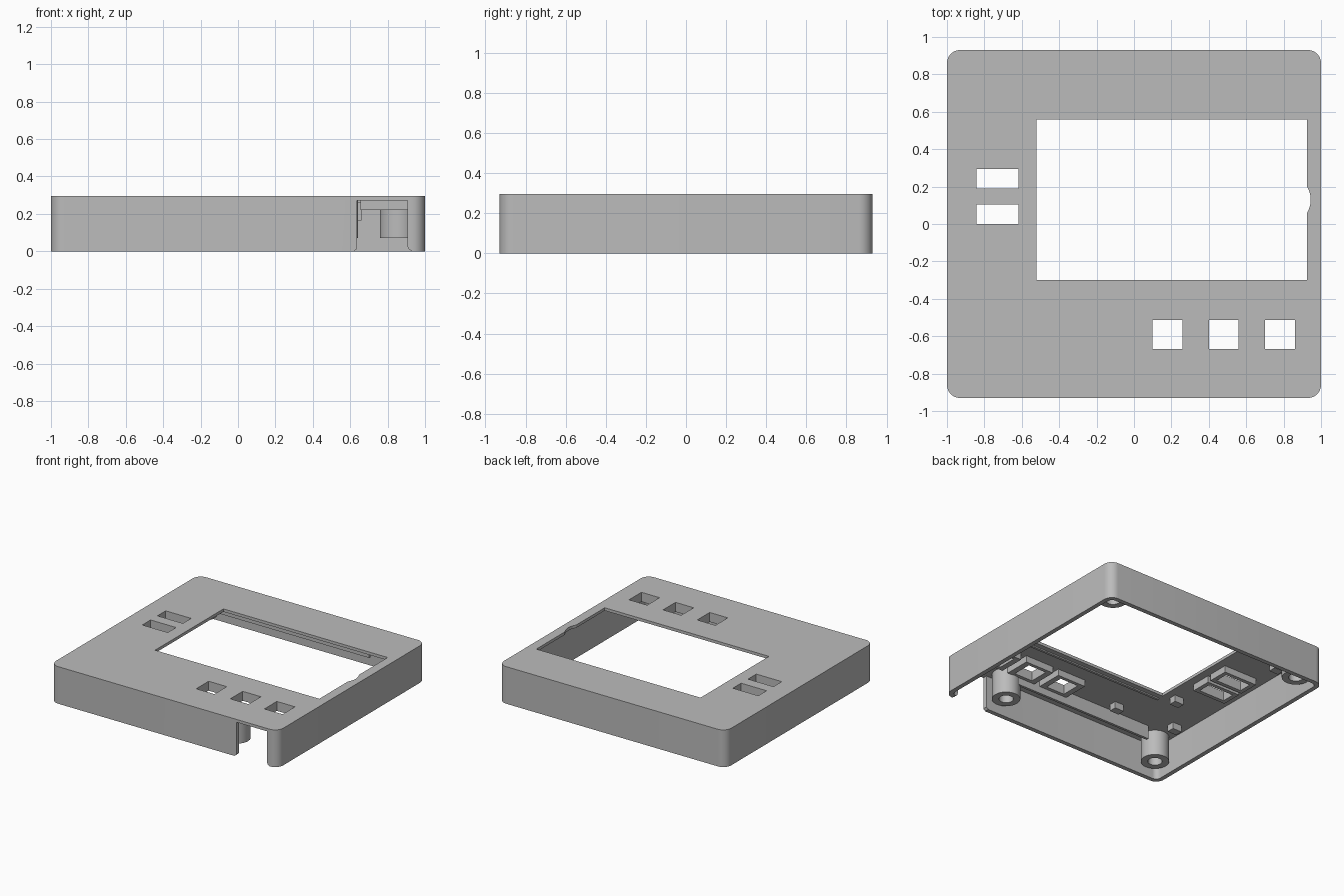
import bpy, bmesh, math
from mathutils import Vector

if "Cube" in bpy.data.objects:
    bpy.data.objects.remove(bpy.data.objects["Cube"])

grey = bpy.data.materials.new("plain grey")
grey.use_nodes = True
colour = (0.5, 0.5, 0.5, 1)
grey.diffuse_color = colour
grey.node_tree.nodes["Principled BSDF"].inputs["Base Color"].default_value = colour

TOP, UNDER = 0.295, 0.272
HX, HY, WALL = 1.0, 0.93, 0.035


def finish(name, bm):
    bmesh.ops.recalc_face_normals(bm, faces=bm.faces)
    mesh = bpy.data.meshes.new(name)
    bm.to_mesh(mesh)
    bm.free()
    mesh.materials.append(grey)
    obj = bpy.data.objects.new(name, mesh)
    bpy.context.collection.objects.link(obj)
    return obj


def prism(name, points, push):
    """Extrude a closed outline along a vector."""
    bm = bmesh.new()
    face = bm.faces.new([bm.verts.new(p) for p in points])
    ext = bmesh.ops.extrude_face_region(bm, geom=[face])
    moved = [g for g in ext["geom"] if isinstance(g, bmesh.types.BMVert)]
    bmesh.ops.translate(bm, verts=moved, vec=Vector(push))
    return finish(name, bm)


def box(name, x0, x1, y0, y1, z0, z1):
    corners = [(x0, y0, z0), (x1, y0, z0), (x1, y1, z0), (x0, y1, z0)]
    return prism(name, corners, (0, 0, z1 - z0))


def rounded_box(name, hx, hy, r, z0, z1):
    points = []
    for i, (sx, sy) in enumerate([(1, 1), (-1, 1), (-1, -1), (1, -1)]):
        for k in range(9):
            a = math.pi / 2 * (i + k / 8)
            points.append((sx * (hx - r) + r * math.cos(a),
                           sy * (hy - r) + r * math.sin(a), z0))
    return prism(name, points, (0, 0, z1 - z0))


def disc(name, x, y, r, z0, z1):
    points = [(x + r * math.cos(math.tau * k / 48),
               y + r * math.sin(math.tau * k / 48), z0) for k in range(48)]
    return prism(name, points, (0, 0, z1 - z0))


def cut(target, cutter):
    mod = target.modifiers.new("cut", "BOOLEAN")
    mod.operation, mod.solver, mod.object = "DIFFERENCE", "EXACT", cutter
    bpy.context.view_layer.objects.active = target
    bpy.ops.object.modifier_apply(modifier=mod.name)
    bpy.data.objects.remove(cutter)


def smooth(obj):
    bpy.ops.object.select_all(action="DESELECT")
    obj.select_set(True)
    bpy.context.view_layer.objects.active = obj
    bpy.ops.object.shade_smooth_by_angle(angle=math.radians(30))


# Hollow lid, open at the bottom
lid = rounded_box("lid_shell", HX, HY, 0.07, 0, TOP)
cut(lid, rounded_box("cavity", HX - WALL, HY - WALL, 0.04, -0.1, UNDER))

# Screen window with a shallow curved relief on one side
cut(lid, box("window", -0.52, 0.925, -0.30, 0.56, 0.2, 0.4))
cut(lid, disc("relief", 0.8125, 0.13, 0.1325, 0.2, 0.4))

# Cable notch in the front wall, flared at the bottom
notch = [(0.62, -0.1), (0.62, 0.0), (0.637, 0.015), (0.637, UNDER),
         (0.905, UNDER), (0.905, 0.03), (0.912, 0.012), (0.93, 0.0), (0.93, -0.1)]
cut(lid, prism("notch", [(x, -1, z) for x, z in notch], (0, 0.12, 0)))

# Button and switch openings, each with a frame on the underside
openings = [("button", x, -0.59, 0.08, 0.078, 0.125, 0.105) for x in (0.18, 0.48, 0.78)]
openings += [("switch", -0.73, y, 0.112, 0.052, 0.145, 0.082) for y in (0.052, 0.242)]
for i, (kind, x, y, hx, hy, fx, fy) in enumerate(openings):
    frame = box(f"{kind}_frame_{i + 1}", x - fx, x + fx, y - fy, y + fy, 0.22, UNDER + 0.005)
    for part in (lid, frame):
        cut(part, box("opening", x - hx, x + hx, y - hy, y + hy, 0.1, 0.4))
smooth(lid)

# Hollow screw posts
posts = {"front_left": (0.54, -0.79), "front_right": (-0.86, -0.79),
         "back_left": (0.86, 0.79), "back_right": (-0.86, 0.79)}
for name, (x, y) in posts.items():
    post = disc(f"{name}_post", x, y, 0.102, 0.07, UNDER + 0.005)
    cut(post, disc("bore", x, y, 0.052, 0, 0.24))
    smooth(post)

# Stiffening ribs under the top plate
box("front_rib", -0.72, 0.5, -0.715, -0.695, 0.165, UNDER + 0.005)
box("back_rib", -0.72, 0.66, 0.705, 0.725, 0.165, UNDER + 0.005)
box("window_ledge", -0.52, 0.925, -0.36, -0.34, 0.262, UNDER + 0.005)

# Small locating pegs
for i, (x, y) in enumerate([(-0.62, -0.26), (-0.35, -0.61), (-0.86, -0.57), (-0.86, 0.57)]):
    box(f"peg_{i + 1}", x - 0.04, x + 0.04, y - 0.03, y + 0.03, 0.22, UNDER + 0.005)
